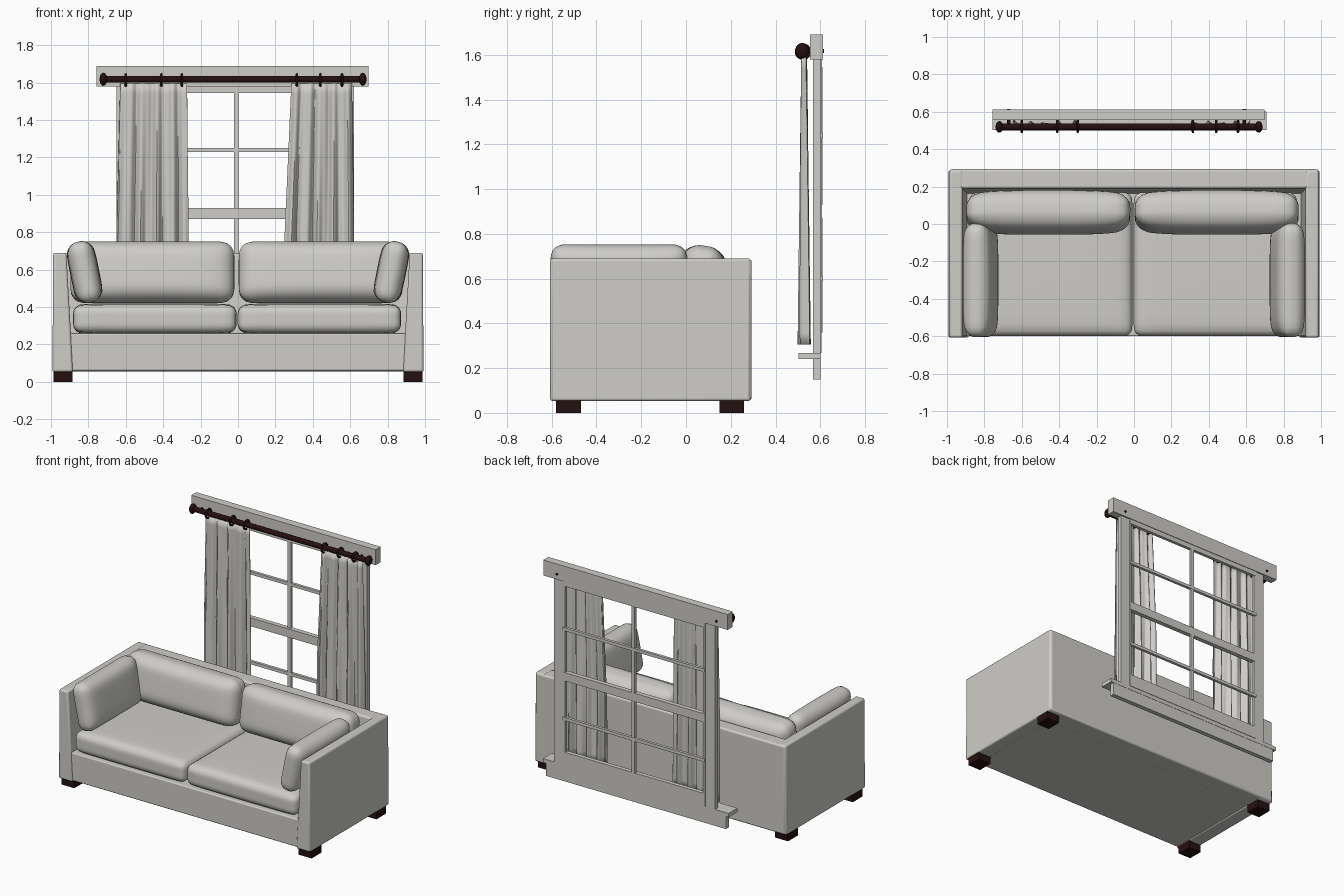
import bpy, bmesh, math
from mathutils import Vector, Matrix

if "Cube" in bpy.data.objects:
    bpy.data.objects.remove(bpy.data.objects["Cube"])


def material(name, rgb):
    m = bpy.data.materials.new(name)
    m.diffuse_color = (*rgb, 1)
    m.use_nodes = True
    m.node_tree.nodes["Principled BSDF"].inputs["Base Color"].default_value = m.diffuse_color
    return m


FABRIC = material("warm light grey", (0.62, 0.61, 0.58))
WOOD = material("dark brown wood", (0.018, 0.005, 0.005))


def finish(name, bm, mat, bevel=0, smooth=True):
    bmesh.ops.recalc_face_normals(bm, faces=bm.faces)
    me = bpy.data.meshes.new(name)
    bm.to_mesh(me)
    bm.free()
    me.materials.append(mat)
    ob = bpy.data.objects.new(name, me)
    bpy.context.collection.objects.link(ob)
    if bevel:
        b = ob.modifiers.new("bevel", 'BEVEL')
        b.width, b.segments, b.limit_method = bevel, 3, 'ANGLE'
    if smooth:
        bpy.ops.object.select_all(action='DESELECT')
        ob.select_set(True)
        bpy.context.view_layer.objects.active = ob
        bpy.ops.object.shade_smooth_by_angle(angle=math.radians(40))
    return ob


def box(name, x, y, z, mat=FABRIC, bevel=0):
    bm = bmesh.new()
    bmesh.ops.create_cube(bm, size=1)
    for v in bm.verts:
        v.co = Vector([(a + b) / 2 + c * (b - a) for (a, b), c in zip((x, y, z), v.co)])
    return finish(name, bm, mat, bevel, bool(bevel))


def prism(name, profile, offset, bevel):
    bm = bmesh.new()
    face = bm.faces.new([bm.verts.new(p) for p in profile])
    ext = bmesh.ops.extrude_face_region(bm, geom=[face])
    bmesh.ops.translate(bm, vec=offset, verts=[v for v in ext['geom'] if isinstance(v, bmesh.types.BMVert)])
    return finish(name, bm, FABRIC, bevel)


def cushion(name, center, half, radius, thin, edge, rot=None):
    """Rounded box whose thickness (axis 'thin') swells toward the middle."""
    bm = bmesh.new()
    bmesh.ops.create_cube(bm, size=2)
    bmesh.ops.subdivide_edges(bm, edges=bm.edges[:], cuts=15, use_grid_fill=True)
    others = [a for a in range(3) if a != thin]
    for v in bm.verts:
        p = Vector([math.sin(c * math.pi / 2) * h for c, h in zip(v.co, half)])
        core = Vector([max(-(h - radius), min(h - radius, c)) for c, h in zip(p, half)])
        if (p - core).length > 1e-6:
            p = core + (p - core).normalized() * radius
        crown = 1
        for a in others:
            crown *= max(0, 1 - abs(p[a] / half[a]) ** 4)
        p[thin] *= edge + (1 - edge) * math.sqrt(crown)
        v.co = p
    if rot:
        bmesh.ops.rotate(bm, verts=bm.verts, cent=(0, 0, 0), matrix=rot)
    bmesh.ops.translate(bm, verts=bm.verts, vec=center)
    return finish(name, bm, FABRIC)


def rod_x(name, x0, x1, y, z, r, axis='X'):
    bm = bmesh.new()
    bmesh.ops.create_cone(bm, cap_ends=True, segments=20, radius1=r, radius2=r, depth=x1 - x0)
    turn = Matrix.Rotation(math.pi / 2, 3, 'Y' if axis == 'X' else 'X')
    bmesh.ops.rotate(bm, verts=bm.verts, matrix=turn)
    mid = (x0 + x1) / 2
    bmesh.ops.translate(bm, verts=bm.verts, vec=(mid, y, z) if axis == 'X' else (y, mid, z))
    return finish(name, bm, WOOD)


# Sofa body
box("sofa_base", (-0.9, 0.9), (-0.6, 0.27), (0.06, 0.26), bevel=0.008)
prism("sofa_back", [(-0.985, 0.293, 0.055), (-0.985, 0.293, 0.687), (-0.985, 0.19, 0.687), (-0.985, 0.15, 0.055)],
      (1.97, 0, 0), 0.012)

# Arms, cushions and feet, mirrored left and right
for s, side in ((-1, "left"), (1, "right")):
    prism(side + "_arm", [(s * 0.992, -0.607, 0.053), (s * 0.988, -0.607, 0.69),
                          (s * 0.918, -0.607, 0.69), (s * 0.882, -0.607, 0.053)], (0, 0.895, 0), 0.012)
    cushion(side + "_seat_cushion", (s * 0.44 - 0.005, -0.215, 0.337), (0.437, 0.385, 0.083), 0.05, 2, 0.86)
    cushion(side + "_back_cushion", (s * 0.45 - 0.008, 0.062, 0.585), (0.438, 0.108, 0.163), 0.075, 1, 0.6,
            Matrix.Rotation(math.radians(-9), 3, 'X'))
    cushion(side + "_arm_cushion", (s * 0.82, -0.3, 0.587), (0.078, 0.305, 0.166), 0.06, 0, 0.62,
            Matrix.Rotation(s * 0.2, 3, 'Y'))
    for y, end in ((-0.58, "front"), (0.15, "rear")):
        box(f"{end}_{side}_foot", tuple(sorted((s * 0.885, s * 0.987))), (y, y + 0.11), (0, 0.056), WOOD)

# Window casing
box("window_header", (-0.757, 0.697), (0.555, 0.612), (1.58, 1.69))
box("window_sill", (-0.757, 0.708), (0.502, 0.602), (0.24, 0.268))
box("window_apron", (-0.735, 0.685), (0.567, 0.6), (0.15, 0.24))
box("left_jamb", (-0.65, -0.575), (0.568, 0.602), (0.268, 1.58))
box("right_jamb", (0.545, 0.62), (0.568, 0.602), (0.268, 1.58))

# Sashes: rails, stiles and muntins
for part, z0, z1, y0, y1 in (("top_rail", 1.545, 1.58, 0.585, 0.608), ("meeting_rail", 0.87, 0.93, 0.575, 0.608),
                             ("bottom_rail", 0.268, 0.36, 0.575, 0.605)):
    box(part, (-0.575, 0.545), (y0, y1), (z0, z1))
for part, z0, z1, zm in (("upper", 0.93, 1.545, 1.24), ("lower", 0.36, 0.87, 0.60)):
    box(part + "_vertical_muntin", (-0.022, 0.003), (0.59, 0.61), (z0, z1))
    box(part + "_cross_muntin", (-0.575, 0.545), (0.592, 0.612), (zm - 0.011, zm + 0.011))
    for x, side in ((-0.575, "left"), (0.53, "right")):
        box(f"{part}_{side}_stile", (x, x + 0.015), (0.585, 0.606), (z0, z1))

# Curtains: pleated sheets, deeper folds toward the hem
for name, top, low, phase in (("left_curtain", (-0.63, -0.272), (-0.65, -0.265), 0.4),
                              ("right_curtain", (0.285, 0.607), (0.25, 0.618), 2.1)):
    bm = bmesh.new()
    nx, nz, rows = 72, 24, []
    for j in range(nz + 1):
        t = j / nz
        row = []
        for i in range(nx + 1):
            u = i / nx
            f = min(1, t * 1.6)
            x = (top[0] + (low[0] - top[0]) * f) * (1 - u) + (top[1] + (low[1] - top[1]) * f) * u
            wave = 0.7 * math.sin(u * 30 + phase + 0.5 * t) + 0.3 * math.sin(u * 52 + phase * 3 - t)
            row.append(bm.verts.new((x, 0.53 + (0.011 + 0.017 * t) * wave, 1.595 - 1.29 * t)))
        rows.append(row)
    for a, b in zip(rows, rows[1:]):
        for i in range(nx):
            bm.faces.new((a[i], a[i + 1], b[i + 1], b[i]))
    ob = finish(name, bm, FABRIC)
    ob.modifiers.new("cloth", 'SOLIDIFY').thickness = 0.004

# Curtain rod with finials, brackets and rings
ROD_Y, ROD_Z = 0.519, 1.618
rod_x("curtain_rod", -0.73, 0.68, ROD_Y, ROD_Z, 0.018)
for x, side in ((-0.72, "left"), (0.667, "right")):
    bm = bmesh.new()
    bmesh.ops.create_uvsphere(bm, u_segments=20, v_segments=12, radius=1)
    bmesh.ops.scale(bm, verts=bm.verts, vec=(0.02, 0.031, 0.035))
    bmesh.ops.translate(bm, verts=bm.verts, vec=(x, ROD_Y, ROD_Z))
    finish(side + "_finial", bm, WOOD)
for x, side in ((-0.67, "left"), (0.59, "right")):
    rod_x(side + "_bracket", ROD_Y, 0.616, x, ROD_Z, 0.009, 'Y')
for k, x in enumerate((-0.6, -0.41, -0.3, 0.315, 0.44, 0.556)):
    bpy.ops.mesh.primitive_torus_add(location=(x, ROD_Y + 0.004, ROD_Z - 0.004), rotation=(0, math.pi / 2, 0),
                                     major_radius=0.03, minor_radius=0.007, major_segments=24, minor_segments=8)
    ring = bpy.context.object
    ring.name = f"curtain_ring_{k + 1}"
    ring.data.materials.append(WOOD)
    bpy.ops.object.shade_smooth()
